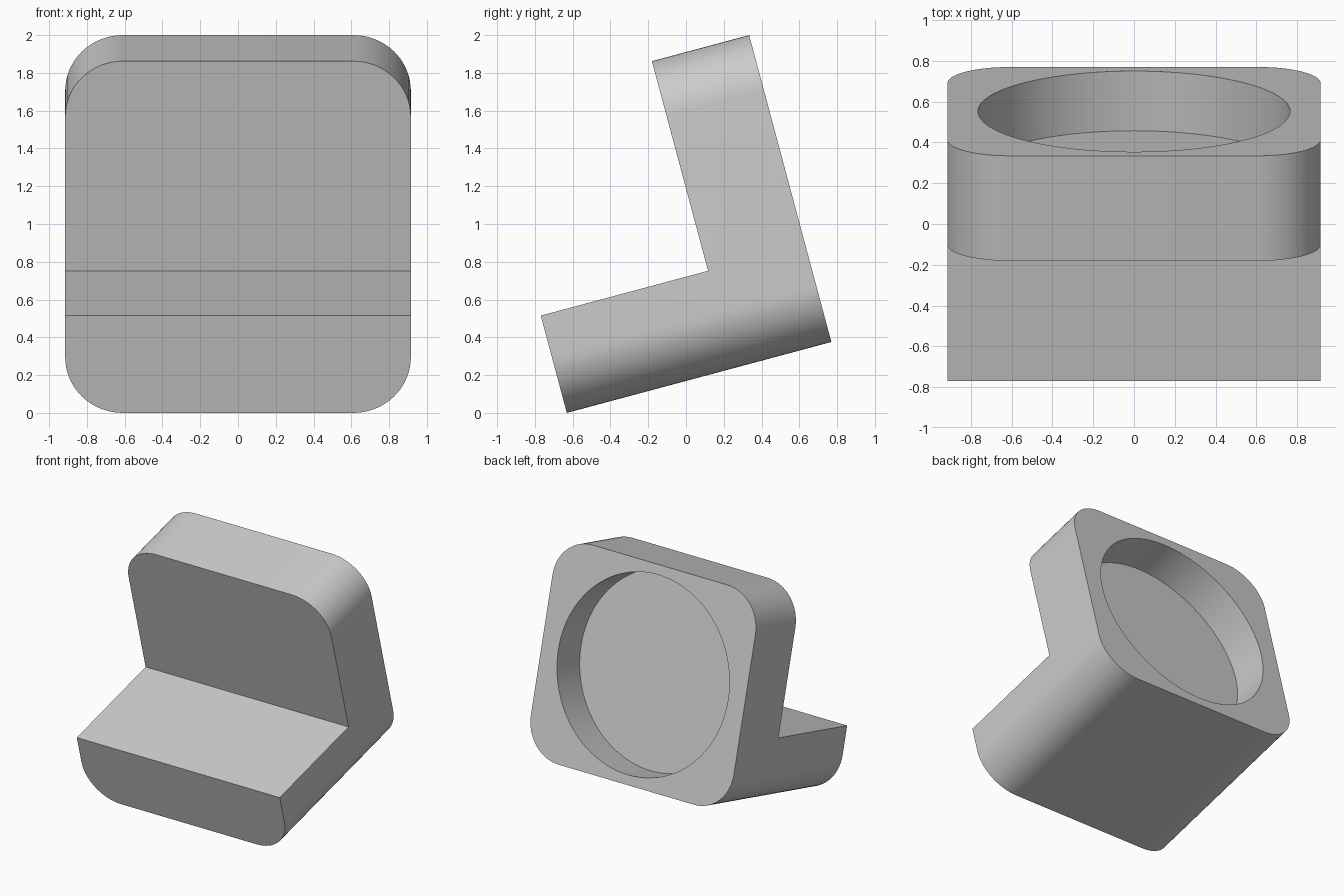
import bpy
import bmesh
from math import radians, sin, cos, pi
from mathutils import Matrix, Vector

cube = bpy.data.objects.get("Cube")
if cube:
    bpy.data.objects.remove(cube, do_unlink=True)

# Dimensions before tilting
HALF_W, DEPTH, HEIGHT = 0.915, 1.45, 1.682
THICK = 0.533
CORNER = 0.305
RECESS_R, RECESS_DEPTH = 0.765, 0.303
TILT = Matrix.Translation((0, -0.631, 0)) @ Matrix.Rotation(radians(15), 4, 'X')

grey = bpy.data.materials.new("plain_grey")
grey.use_nodes = True
colour = (0.6, 0.6, 0.6, 1)
grey.diffuse_color = colour
grey.node_tree.nodes["Principled BSDF"].inputs["Base Color"].default_value = colour


def prism(name, outline, y0, y1):
    """Extrude an x-z outline along y, then tilt it into place."""
    bm = bmesh.new()
    face = bm.faces.new([bm.verts.new((x, y0, z)) for x, z in outline])
    ext = bmesh.ops.extrude_face_region(bm, geom=[face])
    moved = [v for v in ext["geom"] if isinstance(v, bmesh.types.BMVert)]
    bmesh.ops.translate(bm, verts=moved, vec=Vector((0, y1 - y0, 0)))
    bmesh.ops.recalc_face_normals(bm, faces=bm.faces)
    bm.transform(TILT)
    mesh = bpy.data.meshes.new(name)
    bm.to_mesh(mesh)
    bm.free()
    mesh.materials.append(grey)
    obj = bpy.data.objects.new(name, mesh)
    bpy.context.collection.objects.link(obj)
    return obj


def arc(cx, cz, r, start, sweep, steps):
    return [(cx + r * cos(start + sweep * i / steps),
             cz + r * sin(start + sweep * i / steps)) for i in range(steps + 1)]


# Rounded block
outline = []
for k, (sx, top) in enumerate([(1, 1), (-1, 1), (-1, 0), (1, 0)]):
    cz = HEIGHT - CORNER if top else CORNER
    outline += arc(sx * (HALF_W - CORNER), cz, CORNER, k * pi / 2, pi / 2, 16)
body = prism("chair_body", outline, 0, DEPTH)

# Cutters: space above the seat, round recess in the back
step = [(-2, THICK), (2, THICK), (2, 3), (-2, 3)]
circle = arc(0, HEIGHT / 2, RECESS_R, 0, 2 * pi, 96)[:-1]
cutters = [prism("seat_cutter", step, -1, DEPTH - THICK),
           prism("recess_cutter", circle, DEPTH - RECESS_DEPTH, DEPTH + 1)]

bpy.ops.object.select_all(action='DESELECT')
body.select_set(True)
bpy.context.view_layer.objects.active = body
for cutter in cutters:
    cutter.hide_render = True
    mod = body.modifiers.new(cutter.name, 'BOOLEAN')
    mod.operation = 'DIFFERENCE'
    mod.solver = 'EXACT'
    mod.object = cutter
    bpy.ops.object.modifier_apply(modifier=mod.name)
    bpy.data.objects.remove(cutter, do_unlink=True)

bpy.ops.object.shade_smooth_by_angle(angle=radians(30))
